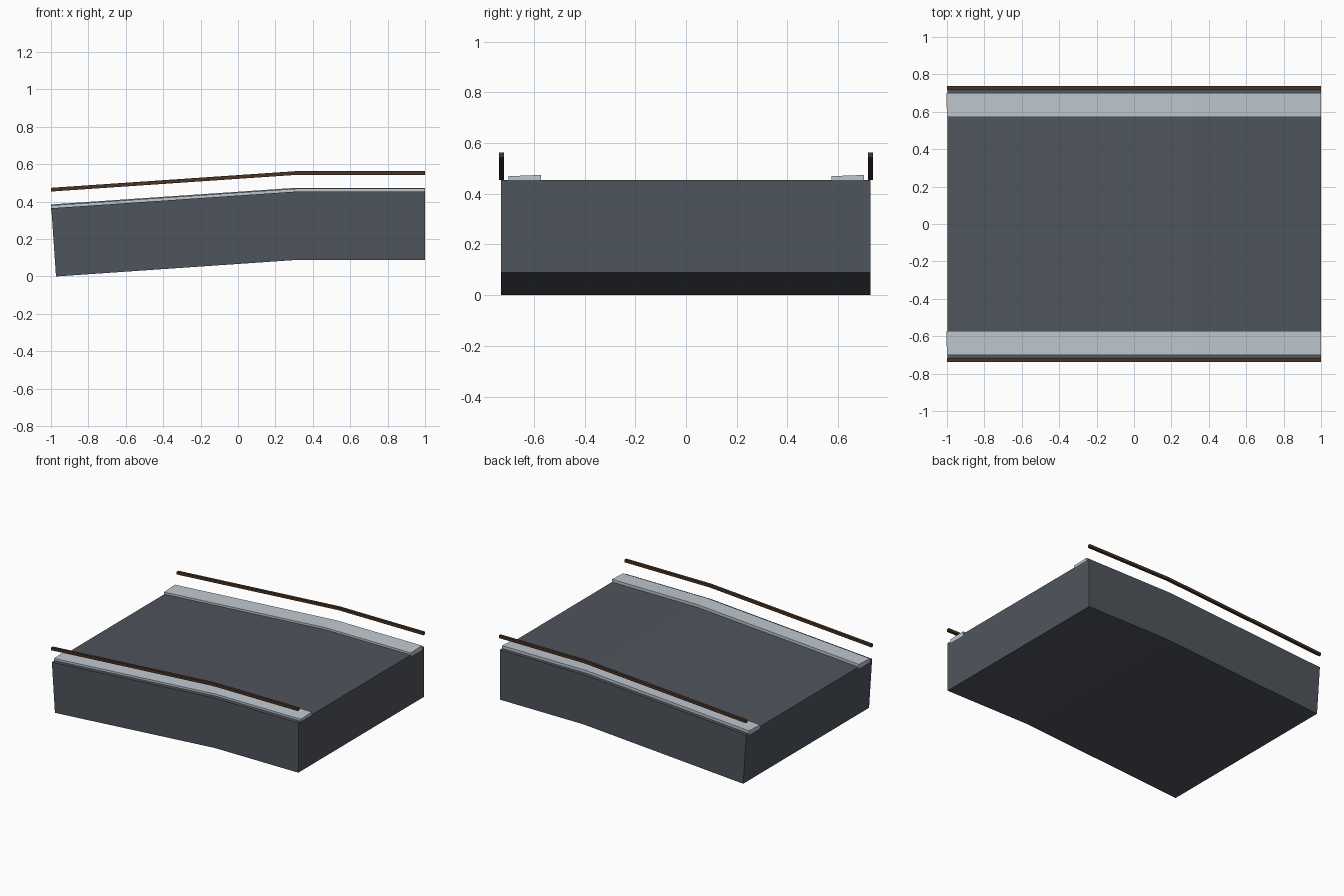
import bpy, bmesh

if "Cube" in bpy.data.objects:
    bpy.data.objects.remove(bpy.data.objects["Cube"])

def material(name, rgb):
    m = bpy.data.materials.new(name)
    m.diffuse_color = (*rgb, 1)
    m.use_nodes = True
    m.node_tree.nodes["Principled BSDF"].inputs["Base Color"].default_value = m.diffuse_color
    return m

asphalt = material("dark slate", (0.078, 0.090, 0.108))
stone = material("pale grey", (0.52, 0.58, 0.63))
wood = material("dark brown", (0.065, 0.034, 0.018))

def sweep(name, section, path, mat):
    """Sweep a closed (y, z) section along stations of (x, z, lean); lean tilts the end cut."""
    bm = bmesh.new()
    rings = [[bm.verts.new((x - lean * h, y, z + h)) for y, h in section]
             for x, z, lean in path]
    n = len(section)
    for a, b in zip(rings, rings[1:]):
        for i in range(n):
            j = (i + 1) % n
            bm.faces.new((a[i], a[j], b[j], b[i]))
    bm.faces.new(rings[0])
    bm.faces.new(rings[-1])
    bmesh.ops.recalc_face_normals(bm, faces=bm.faces)
    me = bpy.data.meshes.new(name)
    bm.to_mesh(me)
    bm.free()
    me.materials.append(mat)
    ob = bpy.data.objects.new(name, me)
    bpy.context.collection.objects.link(ob)
    return ob

def box(y0, y1, h0, h1, tilt=0):
    return [(y0, h0), (y1, h0), (y1, h1 + tilt), (y0, h1)]

# Road line: a ramp that levels out, with the low end cut square to the slope
LEAN = 0.068
road_path = [(-0.998, 0.365, LEAN), (0.31, 0.454, LEAN / 2), (1, 0.454, 0)]
trim_path = [(-1, 0.365, LEAN), (0.31, 0.454, LEAN / 2), (1, 0.454, 0)]

# Road slab
sweep("road_slab", box(-0.73, 0.728, -0.365, 0), road_path, asphalt)

# Kerbs (same slight cross tilt on both sides) and hand rails
for side, kerb_y, rail_y in (("front", -0.70, -0.737), ("back", 0.573, 0.717)):
    sweep(side + "_kerb", box(kerb_y, kerb_y + 0.128, -0.012, 0.015, 0.005), trim_path, stone)
    rail_path = [(x, z, 0) for x, z, _ in trim_path]
    sweep(side + "_rail", box(rail_y, rail_y + 0.02, 0.089, 0.109), rail_path, wood)
